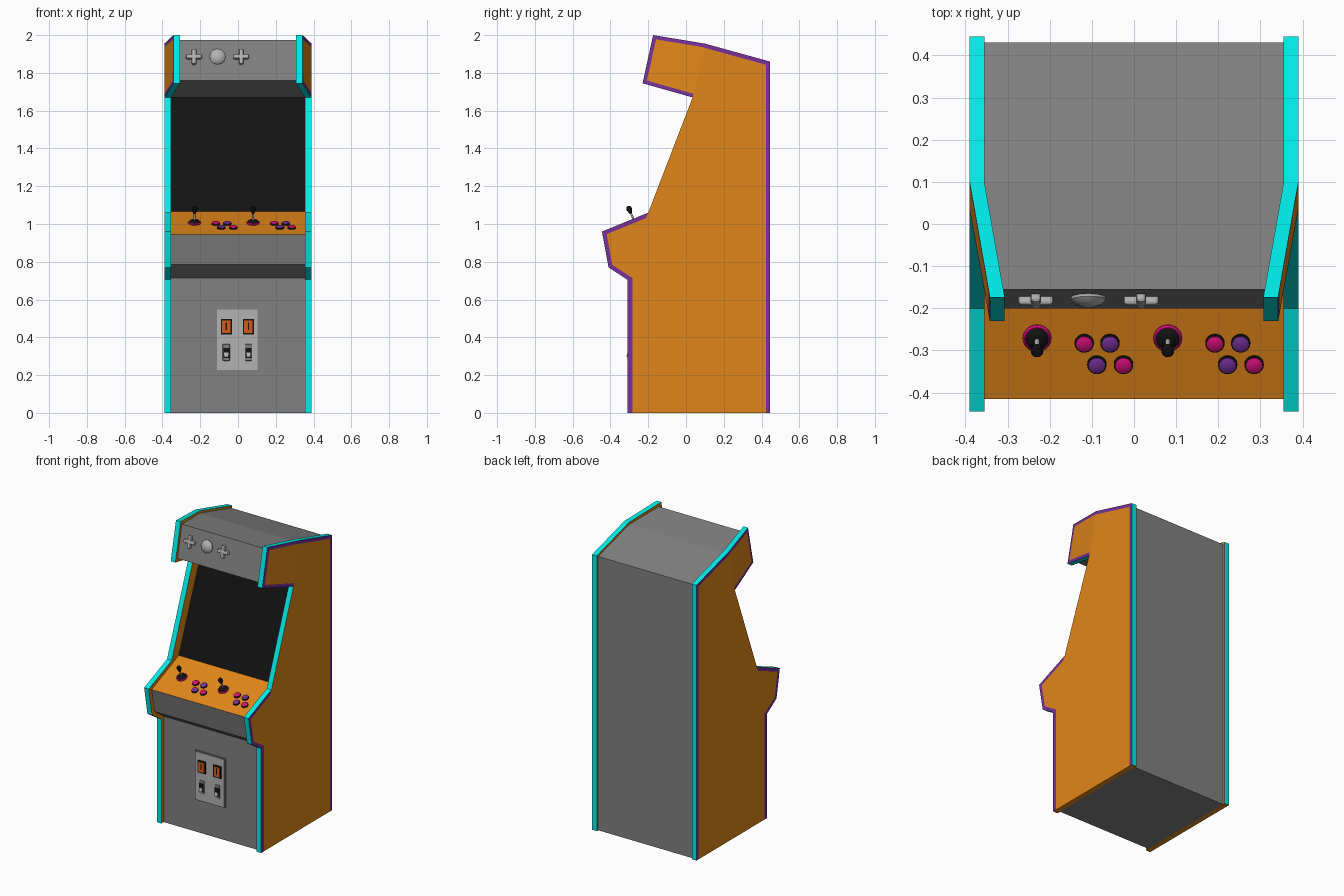
import bpy, bmesh, math
from mathutils import Vector, Matrix

if "Cube" in bpy.data.objects:
    bpy.data.objects.remove(bpy.data.objects["Cube"])


def material(name, *rgb):
    m = bpy.data.materials.new(name)
    m.diffuse_color = (*rgb, 1)
    m.use_nodes = True
    m.node_tree.nodes["Principled BSDF"].inputs["Base Color"].default_value = m.diffuse_color
    return m


ORANGE = material("orange", 0.75, 0.24, 0.01)
PURPLE = material("purple", 0.19, 0.03, 0.33)
CYAN = material("cyan", 0.0, 0.85, 0.82)
GREY = material("cabinet_grey", 0.22, 0.22, 0.22)
BLACK = material("black", 0.006, 0.006, 0.006)
PINK = material("pink", 0.7, 0.005, 0.2)
METAL = material("light_metal", 0.45, 0.45, 0.45)
GLOW = material("coin_orange", 0.7, 0.1, 0.01)


def mesh_object(name, bm, *mats):
    me = bpy.data.meshes.new(name)
    bm.to_mesh(me)
    bm.free()
    for m in mats:
        me.materials.append(m)
    ob = bpy.data.objects.new(name, me)
    bpy.context.collection.objects.link(ob)
    return ob


def lean(y, z):
    """Inward lean of the header in front of its fold line."""
    fold = 0.035 + 0.228 * (z - 1.67)
    return 0.17 * max(0, fold - y) if z > 1.66 else 0


# ---- Side panels: coloured edge strip, painted border on the outside ----
def inset(pts, widths):
    out = []
    n = len(pts)
    for i in range(n):
        a, b, c = (Vector(pts[(i + k) % n]) for k in (-1, 0, 1))
        d1, d2 = (b - a).normalized(), (c - b).normalized()
        n1, n2 = Vector((-d1.y, d1.x)), Vector((-d2.y, d2.x))
        w1, w2 = widths[i - 1], widths[i]
        det = n1.x * n2.y - n1.y * n2.x
        out.append((b.x + (w1 * n2.y - w2 * n1.y) / det,
                    b.y + (n1.x * w2 - n2.x * w1) / det))
    return out


def panel_part(bm, pts, widths, edges):
    def ring(points, x):
        return [bm.verts.new((x - lean(y, z), y, z)) for y, z in points]
    outer, inner = ring(pts, 0.39), ring(pts, 0.355)
    border = ring(inset(pts, widths), 0.39)
    bm.faces.new(border)
    bm.faces.new(inner[::-1])
    for i in range(len(pts)):
        j = (i + 1) % len(pts)
        if widths[i]:
            bm.faces.new((outer[i], outer[j], border[j], border[i])).material_index = 1
        if edges[i] is not None:
            bm.faces.new((inner[i], inner[j], outer[j], outer[i])).material_index = edges[i]


bm = bmesh.new()
panel_part(bm, [(-0.31, 0), (0.445, 0), (0.445, 1.86), (0.10, 1.955), (0.035, 1.67),
                (-0.2, 1.06), (-0.445, 0.96), (-0.41, 0.77), (-0.31, 0.705)],
           [0, 0.022, 0.022, 0, 0, 0.022, 0.022, 0.022, 0.028],
           [0, 2, 2, None, 2, 2, 2, 2, 2])
panel_part(bm, [(0.10, 1.955), (-0.174, 2.0), (-0.23, 1.745), (0.035, 1.67)],
           [0.02, 0.02, 0.02, 0], [2, 2, 2, None])
sides = mesh_object("side_panels", bm, ORANGE, PURPLE, CYAN)
sides.modifiers.new("mirror", 'MIRROR').use_mirror_merge = False


# ---- Cabinet skins stretched between the side panels ----
def skin(name, pts, mat):
    bm = bmesh.new()
    rows = [[bm.verts.new((s * (0.356 - lean(y, z)), y, z)) for s in (-1, 1)] for y, z in pts]
    for (a, b), (c, d) in zip(rows, rows[1:]):
        bm.faces.new((a, c, d, b))
    return mesh_object(name, bm, mat)


skin("control_panel", [(-0.125, 1.065), (-0.415, 0.945)], ORANGE)
skin("lower_cabinet", [(-0.415, 0.945), (-0.385, 0.785), (-0.285, 0.715), (-0.285, 0.0),
                       (0.43, 0.0)], GREY)
skin("back_and_header", [(0.43, 0.0), (0.43, 1.85), (0.10, 1.94), (-0.155, 1.975),
                         (-0.2, 1.76), (0.04, 1.69), (0.115, 1.67)], GREY)
skin("screen", [(0.115, 1.67), (-0.125, 1.065)], BLACK)


# ---- Small parts ----
def box(name, center, size, mat, rot=None, bevel=0):
    bm = bmesh.new()
    bmesh.ops.create_cube(bm, size=1, matrix=Matrix.Diagonal((*size, 1)))
    ob = mesh_object(name, bm, mat)
    ob.matrix_world = Matrix.Translation(center) @ (rot or Matrix())
    if bevel:
        mod = ob.modifiers.new("bevel", 'BEVEL')
        mod.width, mod.segments = bevel, 2
    return ob


def lathe(name, frame, profile, mat, steps=20):
    """Spin (radius, height) points around the frame's local z axis."""
    bm = bmesh.new()
    vs = [bm.verts.new((r, 0, h)) for r, h in profile]
    es = [bm.edges.new(p) for p in zip(vs, vs[1:])]
    bmesh.ops.spin(bm, geom=vs + es, axis=(0, 0, 1), cent=(0, 0, 0),
                   angle=math.tau, steps=steps)
    bmesh.ops.remove_doubles(bm, verts=bm.verts, dist=1e-5)
    bmesh.ops.recalc_face_normals(bm, faces=bm.faces)
    ob = mesh_object(name, bm, mat)
    ob.matrix_world = frame
    bpy.context.view_layer.objects.active = ob
    ob.select_set(True)
    bpy.ops.object.shade_smooth_by_angle(angle=math.radians(40))
    ob.select_set(False)
    return ob


def on_panel(x, y):
    z = 0.945 + (y + 0.415) * 0.414
    return Matrix.Translation((x, y, z)) @ Matrix.Rotation(math.radians(22.5), 4, 'X')


# Two players: joystick plus four buttons each
BUTTONS = [(0.112, -0.282, PINK), (0.173, -0.282, PURPLE),
           (0.142, -0.333, PURPLE), (0.205, -0.333, PINK)]
for player, x in (("left", -0.23), ("right", 0.08)):
    f = on_panel(x, -0.27)
    lathe(player + "_joystick_base", f, [(0.034, 0), (0.034, 0.004), (0.030, 0.008), (0, 0.008)], PINK)
    lathe(player + "_joystick_boot", f, [(0.028, 0.007), (0.025, 0.013), (0.014, 0.019), (0, 0.021)], BLACK)
    lathe(player + "_joystick_shaft", f, [(0.006, 0.015), (0.005, 0.07)], METAL, 12)
    lathe(player + "_joystick_knob", f, [(0, 0.053), (0.007, 0.055), (0.014, 0.075),
                                         (0.015, 0.084), (0.011, 0.094), (0, 0.098)], BLACK, 16)
    for i, (dx, y, mat) in enumerate(BUTTONS):
        f = on_panel(x + dx, y)
        lathe(f"{player}_button_rim_{i}", f, [(0.023, 0), (0.023, 0.005), (0.018, 0.007)], BLACK)
        lathe(f"{player}_button_{i}", f, [(0.0195, 0.004), (0.0195, 0.009), (0.017, 0.011), (0, 0.012)], mat)

# Header ornaments: two crosses and a rounded knob
tilt = Matrix.Rotation(math.radians(-11.8), 4, 'X')
for i, x in enumerate((-0.233, 0.017)):
    for part, size in (("bar", (0.084, 0.028, 0.024)), ("post", (0.024, 0.028, 0.084))):
        box(f"header_cross_{part}_{i}", (x, -0.18, 1.885), size, METAL, tilt, 0.008)
knob = Matrix.Translation((-0.108, -0.172, 1.885)) @ tilt @ Matrix.Rotation(math.pi / 2, 4, 'X')
lathe("header_knob", knob, [(0.042, -0.005), (0.042, 0.008), (0.032, 0.018), (0.016, 0.024), (0, 0.025)], METAL, 12)

# Coin door with two lit slots and two return chutes
box("coin_door_frame", (-0.003, -0.286, 0.387), (0.226, 0.012, 0.334), GREY)
box("coin_door", (-0.003, -0.289, 0.387), (0.214, 0.014, 0.322), METAL)
for i, x in enumerate((-0.062, 0.055)):
    box(f"coin_slot_frame_{i}", (x, -0.297, 0.455), (0.058, 0.010, 0.082), BLACK)
    box(f"coin_slot_{i}", (x, -0.300, 0.455), (0.044, 0.010, 0.066), GLOW)
    box(f"coin_slit_{i}", (x, -0.302, 0.458), (0.006, 0.009, 0.04), BLACK)
    box(f"coin_return_surround_{i}", (x, -0.297, 0.32), (0.038, 0.008, 0.088), GREY, None, 0.003)
    box(f"coin_return_{i}", (x, -0.300, 0.317), (0.032, 0.010, 0.055), BLACK)
    box(f"coin_return_flap_{i}", (x, -0.306, 0.305), (0.022, 0.014, 0.024), METAL,
        Matrix.Rotation(math.radians(-15), 4, 'X'))
